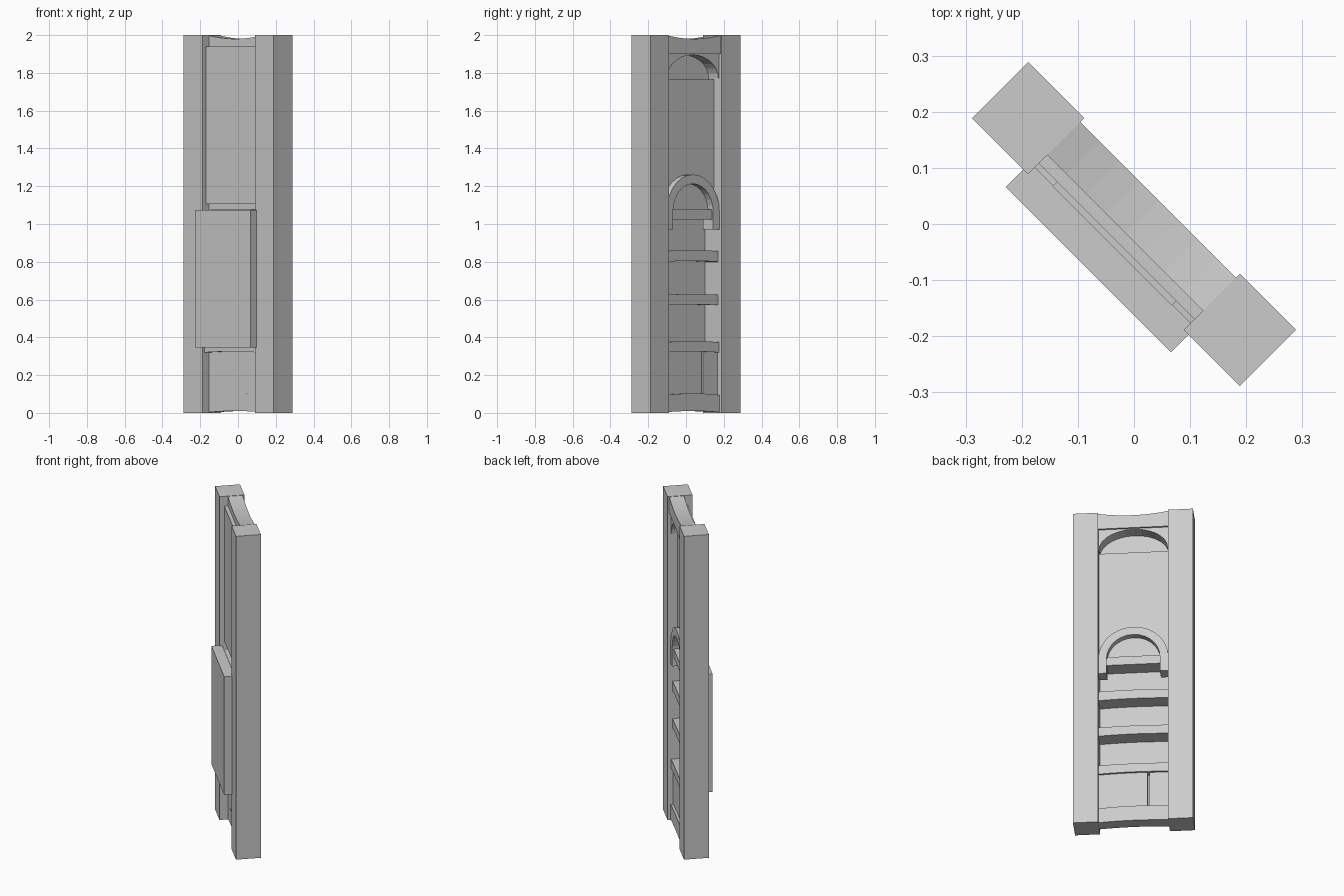
import bpy, bmesh, math

cube = bpy.data.objects.get("Cube")
if cube:
    bpy.data.objects.remove(cube, do_unlink=True)

grey = bpy.data.materials.new("plain_grey")
grey.use_nodes = True
grey.diffuse_color = (0.6, 0.6, 0.6, 1)
grey.node_tree.nodes["Principled BSDF"].inputs["Base Color"].default_value = (0.6, 0.6, 0.6, 1)

W = 0.197    # half width between the posts
TURN = -math.pi / 4   # the whole frame stands diagonally


def prism(name, outline, front, back):
    """Extrude an outline of (across, height) points from front to back."""
    bm = bmesh.new()
    face = bm.faces.new([bm.verts.new((u, front, z)) for u, z in outline])
    out = bmesh.ops.extrude_face_region(bm, geom=[face])
    moved = [g for g in out["geom"] if isinstance(g, bmesh.types.BMVert)]
    bmesh.ops.translate(bm, verts=moved, vec=(0, back - front, 0))
    bmesh.ops.recalc_face_normals(bm, faces=bm.faces)
    mesh = bpy.data.meshes.new(name)
    bm.to_mesh(mesh)
    bm.free()
    mesh.materials.append(grey)
    ob = bpy.data.objects.new(name, mesh)
    ob.rotation_euler.z = TURN
    bpy.context.collection.objects.link(ob)
    return ob


def box(name, u0, u1, front, back, z0, z1):
    return prism(name, [(u0, z0), (u1, z0), (u1, z1), (u0, z1)], front, back)


def arc(half, rise, z, steps=14):
    """Half ellipse running from the right spring point to the left one."""
    angles = [math.pi * i / steps for i in range(steps + 1)]
    return [(half * math.cos(a), z + rise * math.sin(a)) for a in angles]


def bowed(z, bulge, steps=8):
    """Gently curved edge from right to left."""
    ts = [1 - 2 * i / steps for i in range(steps + 1)]
    return [(W * t, z + bulge * (1 - t * t)) for t in ts]


# Posts
for side, name in ((-1, "left_post"), (1, "right_post")):
    c = side * 0.267
    box(name, c - 0.0707, c + 0.0707, -0.0707, 0.0707, 0, 2)

# Top and bottom rails with worn, curved edges
prism("top_rail", [(-W, 1.9), (W, 1.9)] + bowed(1.998, -0.018), -0.0226, 0.061)
prism("bottom_rail", bowed(0.004, 0.006)[::-1] + bowed(0.095, 0.008), -0.0226, 0.053)

# Upper panel: front plate and thicker rear field
box("upper_front_panel", -W, W, -0.0435, -0.0226, 1.105, 1.94)
box("upper_rear_panel", -W, W, -0.0226, 0.015, 1.06, 1.765)

# Arched head beneath the top rail
prism("upper_arch", [(-W, 1.91), (-W, 1.77)] + arc(W - 0.004, 0.125, 1.77)[::-1]
      + [(W, 1.77), (W, 1.91)], -0.0226, 0.05)

# Middle arch with short legs and a sill
prism("middle_arch", [(W, 0.97)] + arc(W, W, 1.065)
      + [(-W, 0.97), (-0.15, 0.97)] + arc(0.15, 0.148, 1.065)[::-1]
      + [(0.15, 0.97)], -0.0226, 0.053)
box("arch_sill", -0.15, 0.15, -0.055, 0.043, 1.025, 1.078)

# Protruding front panel
box("front_panel", -0.208, 0.208, -0.115, -0.053, 0.345, 1.075)

# Shelves behind the front panel
for i, (z0, z1, back) in enumerate([(0.32, 0.375, 0.05), (0.57, 0.625, 0.042),
                                    (0.80, 0.857, 0.042)]):
    prism("shelf_%d" % (i + 1), bowed(z0, 0.005)[::-1] + bowed(z1, 0.004),
          -0.055, back)

# Lower panel with a narrow groove in its rear
box("lower_panel", -W, W, -0.022, 0.005, 0.01, 0.33)
box("lower_rear_wide", -0.078, W, 0.005, 0.038, 0.05, 0.33)
box("lower_rear_narrow", -W, -0.09, 0.005, 0.038, 0.05, 0.33)
